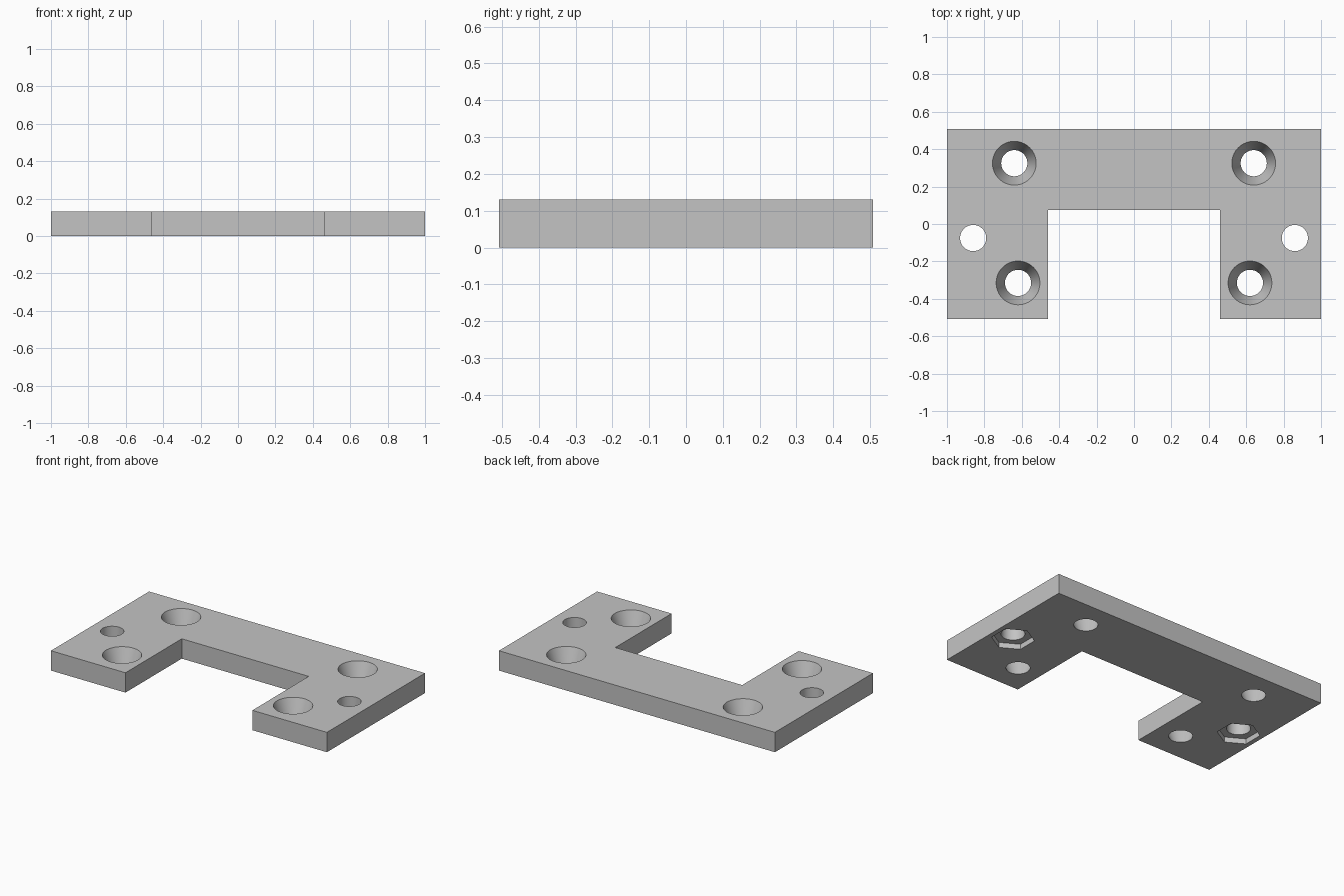
import bpy, bmesh, math

cube = bpy.data.objects.get("Cube")
if cube:
    bpy.data.objects.remove(cube, do_unlink=True)

THICK = 0.13
HOLE_R = 0.07

grey = bpy.data.materials.new("plain grey")
grey.use_nodes = True
colour = (0.55, 0.55, 0.55, 1)
grey.diffuse_color = colour
grey.node_tree.nodes["Principled BSDF"].inputs["Base Color"].default_value = colour


def link(name, bm):
    mesh = bpy.data.meshes.new(name)
    bmesh.ops.recalc_face_normals(bm, faces=bm.faces[:])
    bm.to_mesh(mesh)
    bm.free()
    mesh.materials.append(grey)
    obj = bpy.data.objects.new(name, mesh)
    bpy.context.collection.objects.link(obj)
    return obj


# U-shaped plate, extruded from its outline
half = [(0.46, 0.075), (0.46, -0.508), (1, -0.508), (1, 0.508)]
outline = half + [(-x, y) for x, y in reversed(half)]
bm = bmesh.new()
face = bm.faces.new([bm.verts.new((x, y, 0)) for x, y in outline])
top = bmesh.ops.extrude_face_region(bm, geom=[face])["geom"]
bmesh.ops.translate(bm, vec=(0, 0, THICK),
                    verts=[v for v in top if isinstance(v, bmesh.types.BMVert)])
plate = link("mounting_plate", bm)


def cut(x, y, z0, z1, r0, r1, sides=64, turn=0.0):
    """Cut a round, conical or hexagonal hole between two heights."""
    bm = bmesh.new()
    bmesh.ops.create_cone(bm, cap_ends=True, segments=sides,
                          radius1=r0, radius2=r1, depth=z1 - z0)
    for v in bm.verts:
        px, py = v.co.x, v.co.y
        v.co.x = x + px * math.cos(turn) - py * math.sin(turn)
        v.co.y = y + px * math.sin(turn) + py * math.cos(turn)
        v.co.z += (z0 + z1) / 2
    cutter = link("hole_cutter", bm)
    mod = plate.modifiers.new("hole", 'BOOLEAN')
    mod.operation = 'DIFFERENCE'
    mod.solver = 'EXACT'
    mod.object = cutter
    bpy.context.view_layer.objects.active = plate
    bpy.ops.object.modifier_apply(modifier=mod.name)
    bpy.data.objects.remove(cutter, do_unlink=True)


# Tapered screw holes, and bolt holes with hexagonal nut pockets underneath
over = 0.02
slope = (0.117 - HOLE_R) / THICK
for side in (-1, 1):
    for x, y in ((0.64, 0.325), (0.62, -0.315)):
        cut(side * x, y, -over, THICK + over,
            HOLE_R - slope * over, 0.117 + slope * over)
    cut(side * 0.86, -0.075, -over, THICK + over, HOLE_R, HOLE_R)
    # corners of the pocket point along y
    cut(side * 0.86, -0.075, -over, 0.034, 0.127, 0.127, sides=6)

bpy.ops.object.select_all(action='DESELECT')
plate.select_set(True)
bpy.context.view_layer.objects.active = plate
bpy.ops.object.shade_smooth_by_angle(angle=math.radians(30))
